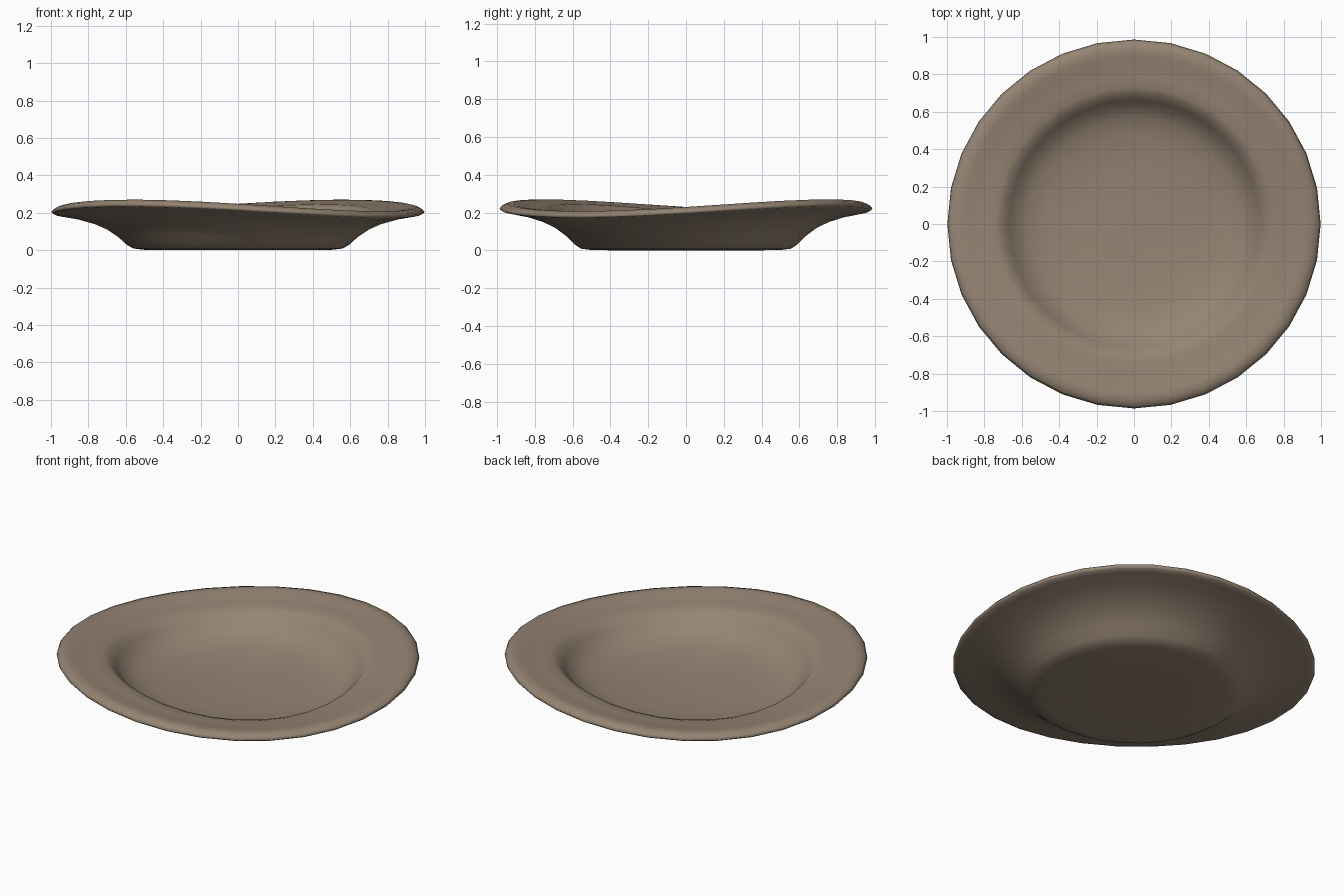
import bpy
import bmesh
import math

SIDES = 32

default_cube = bpy.data.objects.get("Cube")
if default_cube:
    bpy.data.objects.remove(default_cube, do_unlink=True)

# Glazed clay colour
clay = bpy.data.materials.new("warm_brown_clay")
clay.use_nodes = True
colour = (0.30, 0.23, 0.17, 1)
clay.diffuse_color = colour
shader = clay.node_tree.nodes["Principled BSDF"]
shader.inputs["Base Color"].default_value = colour
shader.inputs["Roughness"].default_value = 0.7

# Half section as (radius, height): underside, lip, rim, well
profile = [
    (0, 0.008), (0.3, 0.007), (0.5, 0.009), (0.56, 0.016), (0.595, 0.037),
    (0.64, 0.08), (0.7, 0.122), (0.78, 0.16), (0.87, 0.188), (0.955, 0.203),
    (0.988, 0.21), (0.998, 0.22), (0.985, 0.235), (0.955, 0.246), (0.92, 0.245),
    (0.87, 0.233), (0.8, 0.226), (0.74, 0.221), (0.705, 0.208), (0.67, 0.17),
    (0.63, 0.128), (0.57, 0.095), (0.47, 0.072), (0.3, 0.056), (0, 0.05),
]

# Turn the section around the upright axis
bm = bmesh.new()
points = [bm.verts.new((r, 0, z)) for r, z in profile]
edges = [bm.edges.new(pair) for pair in zip(points, points[1:])]
bmesh.ops.spin(bm, geom=points + edges, cent=(0, 0, 0), axis=(0, 0, 1),
               angle=math.tau, steps=SIDES, use_duplicate=False)
bmesh.ops.remove_doubles(bm, verts=bm.verts[:], dist=0.0005)

# Hand-made warp: the rim bends into a shallow saddle
for v in bm.verts:
    angle = math.atan2(v.co.y, v.co.x)
    strength = min(1, max(0, v.co.z - 0.02) / 0.2)
    saddle = 0.03 * math.sin(2 * angle) - 0.009 * math.cos(2 * angle)
    v.co.z += strength * saddle
    v.co.y *= 0.988

bmesh.ops.recalc_face_normals(bm, faces=bm.faces[:])
for face in bm.faces:
    face.smooth = True

mesh = bpy.data.meshes.new("plate")
bm.to_mesh(mesh)
bm.free()
mesh.materials.append(clay)
plate = bpy.data.objects.new("plate", mesh)
plate.location.z = -min(v.co.z for v in mesh.vertices)
bpy.context.collection.objects.link(plate)
